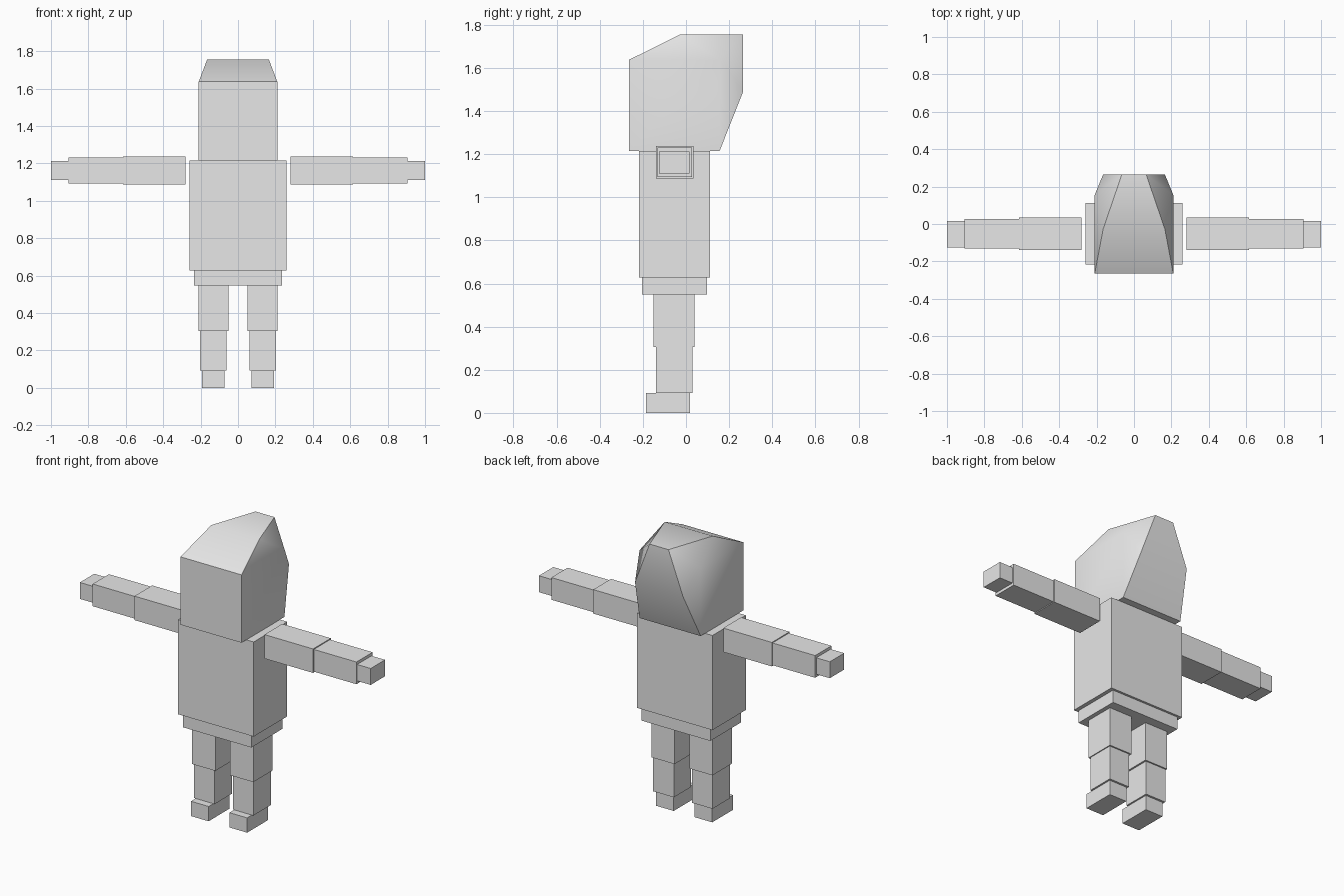
import bpy, math

cube = bpy.data.objects.get("Cube")
if cube:
    bpy.data.objects.remove(cube, do_unlink=True)

grey = bpy.data.materials.new("light_grey")
grey.use_nodes = True
grey.diffuse_color = (0.8, 0.8, 0.8, 1)
grey.node_tree.nodes["Principled BSDF"].inputs["Base Color"].default_value = (0.8, 0.8, 0.8, 1)


def add_mesh(name, verts, faces):
    mesh = bpy.data.meshes.new(name)
    mesh.from_pydata(verts, [], faces)
    mesh.materials.append(grey)
    obj = bpy.data.objects.new(name, mesh)
    bpy.context.collection.objects.link(obj)
    return obj


def box(name, xs, ys, zs):
    """Box from its low and high limits on each axis."""
    verts = [(x, y, z) for x in sorted(xs) for y in ys for z in zs]
    faces = [(0, 1, 3, 2), (4, 6, 7, 5), (0, 4, 5, 1),
             (2, 3, 7, 6), (0, 2, 6, 4), (1, 5, 7, 3)]
    return add_mesh(name, verts, faces)


# Torso and hips
box("torso", (-0.26, 0.26), (-0.217, 0.112), (0.627, 1.215))
box("hips", (-0.236, 0.236), (-0.205, 0.098), (0.548, 0.627))

# Limbs, mirrored to both sides
limbs = [
    ("upper_arm", (0.28, 0.614), (-0.14, 0.034), (1.088, 1.237)),
    ("forearm", (0.614, 0.907), (-0.132, 0.027), (1.093, 1.231)),
    ("hand", (0.907, 1.0), (-0.125, 0.016), (1.111, 1.213)),
    ("thigh", (0.051, 0.21), (-0.15, 0.04), (0.305, 0.548)),
    ("shin", (0.062, 0.204), (-0.14, 0.031), (0.092, 0.305)),
    ("foot", (0.072, 0.193), (-0.186, 0.018), (0.0, 0.092)),
]
for side, s in (("left", 1), ("right", -1)):
    for name, xs, ys, zs in limbs:
        box(f"{side}_{name}", [s * x for x in xs], ys, zs)

# Head: half-width, y and z of each point on one side, mirrored to the other
half = [
    (0.21, -0.265, 1.215),   # 0 front bottom
    (0.21, -0.265, 1.637),   # 1 front top
    (0.165, -0.027, 1.755),  # 2 crown front
    (0.065, 0.265, 1.755),   # 3 crown back
    (0.165, 0.265, 1.49),    # 4 back bulge
    (0.21, 0.156, 1.215),    # 5 back bottom
    (0.21, 0.156, 1.637),    # 6 side corner
]
n = len(half)
verts = half + [(-x, y, z) for x, y, z in half]
side_faces = [(0, 5, 6, 1), (1, 6, 2), (2, 6, 3), (3, 6, 4), (4, 6, 5)]
faces = side_faces + [tuple(i + n for i in reversed(f)) for f in side_faces]
# Strips bridging the two sides around the profile
for a in range(6):
    b = (a + 1) % 6
    faces.append((a, b, b + n, a + n))
head = add_mesh("head", verts, faces)

bpy.ops.object.select_all(action='DESELECT')
head.select_set(True)
bpy.context.view_layer.objects.active = head
bpy.ops.object.shade_smooth_by_angle(angle=math.radians(46))
